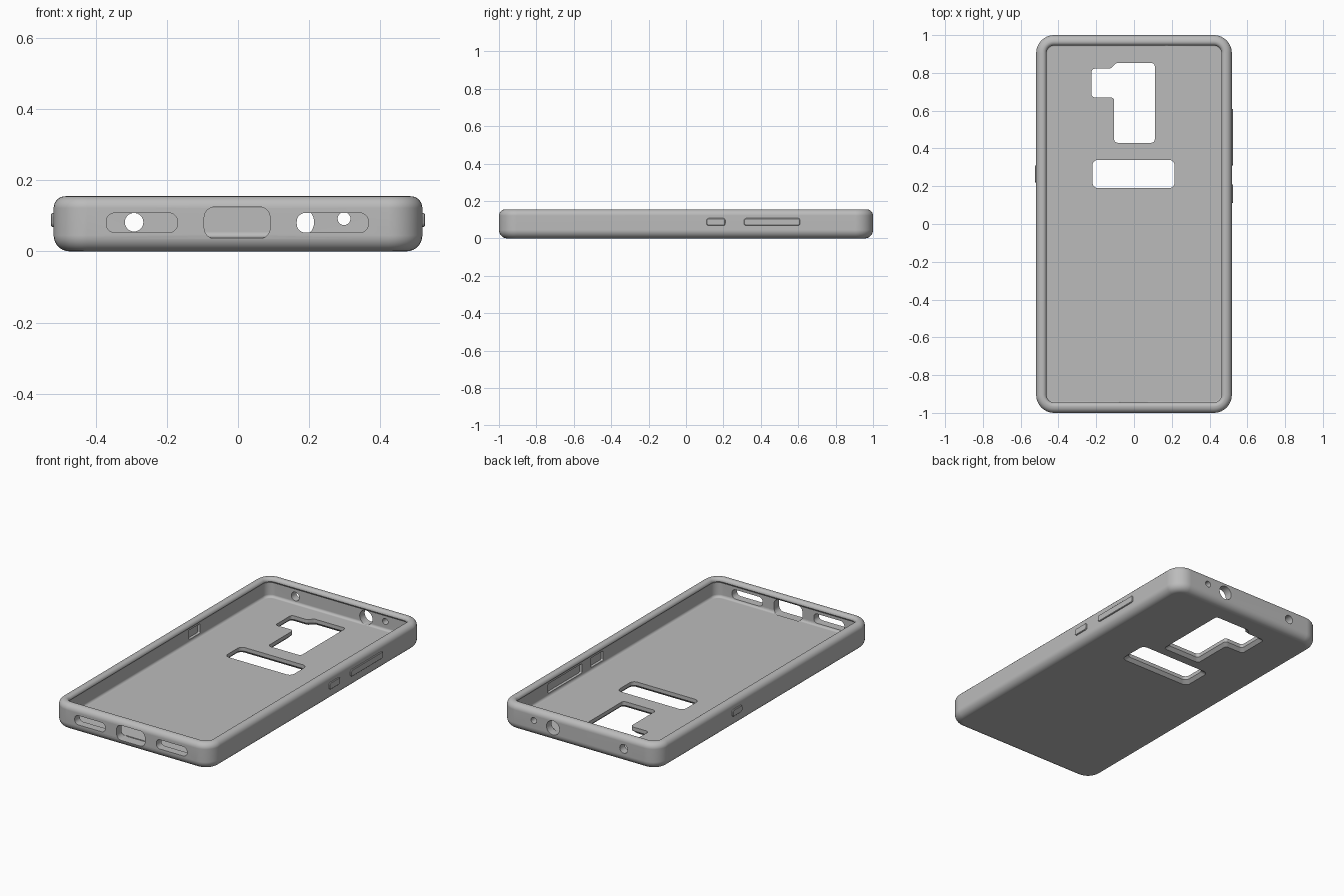
import bpy, bmesh, math
from mathutils import Vector

if "Cube" in bpy.data.objects:
    bpy.data.objects.remove(bpy.data.objects["Cube"])

grey = bpy.data.materials.new("soft_grey")
grey.use_nodes = True
grey.diffuse_color = (0.5, 0.5, 0.5, 1)
grey.node_tree.nodes["Principled BSDF"].inputs["Base Color"].default_value = (0.5, 0.5, 0.5, 1)

HALF_X, HALF_Y, HEIGHT, FLOOR = 0.518, 1.0, 0.155, 0.04


def rect(x0, x1, y0, y1):
    return [(x0, y0), (x1, y0), (x1, y1), (x0, y1)]


def grow(pts, d):
    """Offset a counter-clockwise polygon outwards."""
    out, n = [], len(pts)
    for i in range(n):
        a, p, b = (Vector(pts[(i + k) % n]) for k in (-1, 0, 1))
        u, v = (p - a).normalized(), (b - p).normalized()
        m, k = Vector((u.y, -u.x)), Vector((v.y, -v.x))
        out.append(p + (m + k) * d / (1 + m.dot(k)))
    return out


def rounded(pts, r, seg=8):
    """Replace every polygon corner with an arc."""
    out, n = [], len(pts)
    for i in range(n):
        a, p, b = (Vector(pts[(i + k) % n]) for k in (-1, 0, 1))
        u, v = (a - p).normalized(), (b - p).normalized()
        half = u.angle(v) / 2
        centre = p + (u + v).normalized() * r / math.sin(half)
        start = p + u * r / math.tan(half) - centre
        end = p + v * r / math.tan(half) - centre
        sweep = start.angle_signed(end)
        for s in range(seg + 1):
            t = -sweep * s / seg
            c, w = math.cos(t), math.sin(t)
            out.append(centre + Vector((start.x * c - start.y * w, start.x * w + start.y * c)))
    return out


def loft(name, layers, axis="z"):
    """Solid through a list of (outline, depth) layers along an axis."""
    place = {"x": lambda p, d: (d, p[0], p[1]),
             "y": lambda p, d: (p[0], d, p[1]),
             "z": lambda p, d: (p[0], p[1], d)}[axis]
    bm = bmesh.new()
    rings = [[bm.verts.new(place(p, d)) for p in pts] for pts, d in layers]
    n = len(rings[0])
    for lo, hi in zip(rings, rings[1:]):
        for i in range(n):
            j = (i + 1) % n
            bm.faces.new((lo[i], lo[j], hi[j], hi[i]))
    bm.faces.new(rings[0][::-1])
    bm.faces.new(rings[-1])
    bmesh.ops.recalc_face_normals(bm, faces=bm.faces)
    mesh = bpy.data.meshes.new(name)
    bm.to_mesh(mesh)
    bm.free()
    mesh.materials.append(grey)
    obj = bpy.data.objects.new(name, mesh)
    bpy.context.collection.objects.link(obj)
    return obj


def activate(obj):
    bpy.ops.object.select_all(action="DESELECT")
    obj.select_set(True)
    bpy.context.view_layer.objects.active = obj


def finish(obj):
    activate(obj)
    bpy.ops.object.shade_smooth_by_angle(angle=math.radians(32))
    mod = obj.modifiers.new("even_shading", "WEIGHTED_NORMAL")
    mod.keep_sharp = True


def arc(ci, cz, r, a0, a1, steps=7):
    """Points (inset, height) along a fillet."""
    for s in range(steps + 1):
        a = math.radians(a0 + (a1 - a0) * s / steps)
        yield ci + r * math.cos(a), cz + r * math.sin(a)


# Tray shell: up the outside, over the lip, down the inside to the floor
profile = [*arc(0.045, 0.045, 0.045, 270, 180),
           *arc(0.033, HEIGHT - 0.033, 0.033, 180, 90),
           *arc(0.035, HEIGHT - 0.02, 0.02, 90, 0),
           (0.047, 0.123), (0.047, 0.055), *arc(0.062, 0.055, 0.015, 180, 270, 4)]
layers = []
for inset, z in profile:
    hx, hy = HALF_X - inset, HALF_Y - inset
    layers.append((rounded(rect(-hx, hx, -hy, hy), 0.095 - inset), z))
case = loft("case_shell", layers)

cutters = []

# Floor openings, flared towards the underside
sensor_window = [(-0.225, 0.67), (-0.105, 0.67), (-0.105, 0.43), (0.11, 0.43),
                 (0.11, 0.852), (-0.095, 0.852), (-0.125, 0.822), (-0.225, 0.822)]
for pts, r in ((sensor_window, 0.018), (rect(-0.22, 0.215, 0.19, 0.34), 0.03)):
    inner, outer = rounded(pts, r), rounded(grow(pts, 0.018), r)
    cutters.append(loft("floor_cutter", [(outer, -0.02), (outer, 0), (inner, 0.018), (inner, 0.1)]))

# Front end: centre port and two speaker slots
for x0, x1, z0, z1, r in ((-0.095, 0.09, 0.036, 0.125, 0.03),
                          (-0.37, -0.17, 0.053, 0.108, 0.024),
                          (0.165, 0.366, 0.053, 0.108, 0.024)):
    pts = rounded(rect(x0, x1, z0, z1), r)
    cutters.append(loft("port_cutter", [(pts, -1.1), (pts, -0.94)], "y"))

# Back end: round holes
for x, z, r in ((-0.292, 0.082, 0.026), (0.172, 0.082, 0.042), (0.298, 0.092, 0.018)):
    pts = rounded(rect(x - r, x + r, z - r, z + r), r * 0.999)
    cutters.append(loft("hole_cutter", [(pts, 0.93), (pts, 1.1)], "y"))

# Side buttons with matching pockets on the inner wall
for name, side, y0, y1 in (("left_short_button", 1, 0.11, 0.21),
                           ("left_long_button", 1, 0.31, 0.61),
                           ("right_button", -1, 0.22, 0.31)):
    base = rect(y0, y1, 0.068, 0.108)
    pts, top = rounded(base, 0.012), rounded(grow(base, -0.003), 0.01)
    finish(loft(name, [(pts, side * 0.505), (pts, side * 0.522), (top, side * 0.525)], "x"))
    pocket = rounded(grow(base, 0.008), 0.006)
    cutters.append(loft("pocket_cutter", [(pocket, side * 0.44), (pocket, side * 0.487)], "x"))

for cutter in cutters:
    mod = case.modifiers.new("cut", "BOOLEAN")
    mod.operation, mod.solver, mod.object = "DIFFERENCE", "EXACT", cutter
    activate(case)
    bpy.ops.object.modifier_apply(modifier=mod.name)
    bpy.data.objects.remove(cutter)
finish(case)
